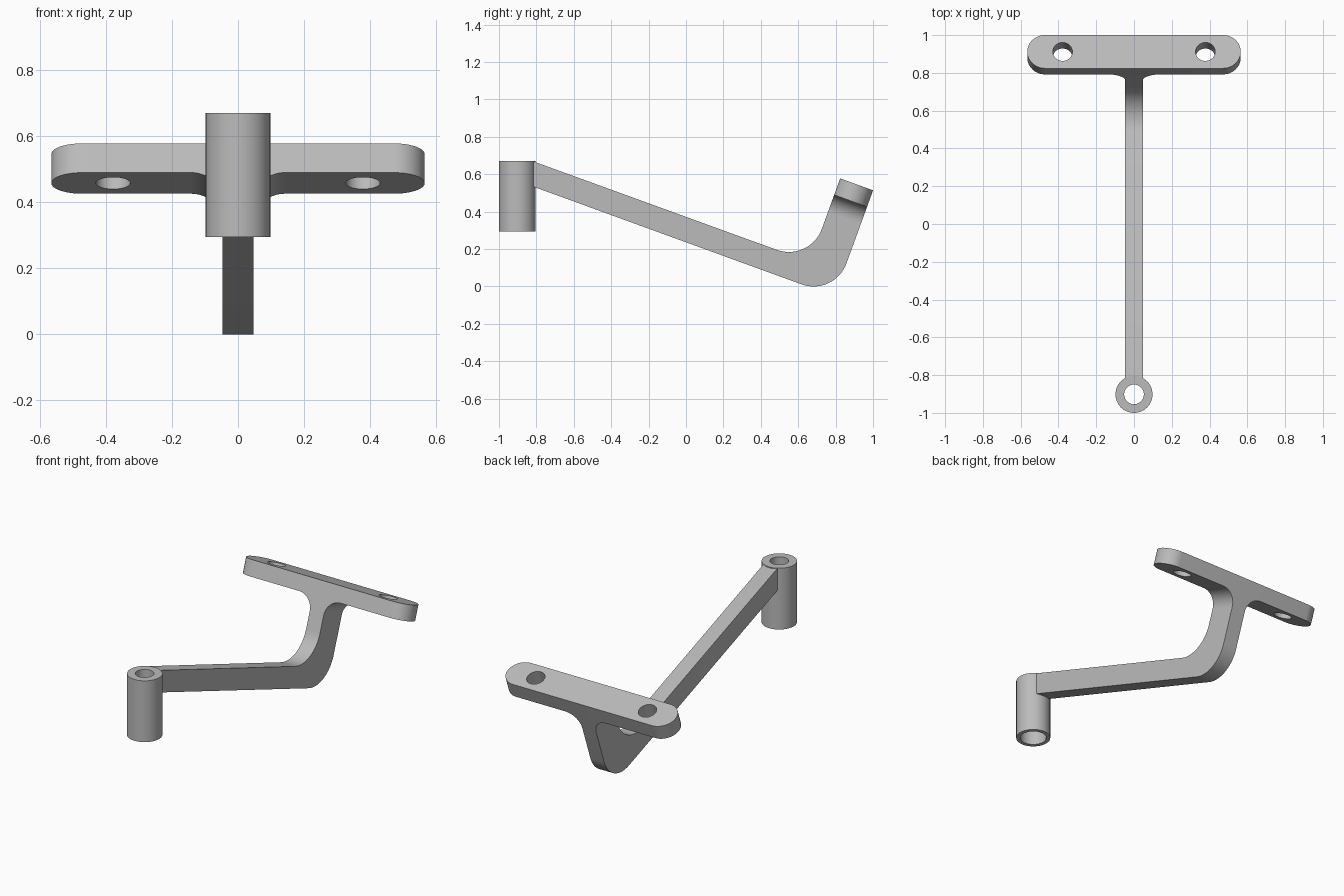
import bpy, bmesh
from math import sin, cos, pi, radians
from mathutils import Matrix, Vector

if "Cube" in bpy.data.objects:
    bpy.data.objects.remove(bpy.data.objects["Cube"])

grey = bpy.data.materials.new("plain grey")
grey.use_nodes = True
colour = (0.5, 0.5, 0.5, 1)
grey.diffuse_color = colour
grey.node_tree.nodes["Principled BSDF"].inputs["Base Color"].default_value = colour

# Tilted frame: the arm slopes along A, the stem rises along B
tilt = radians(20)
X = Vector((1, 0, 0))
A = Vector((0, cos(tilt), -sin(tilt)))
B = Vector((0, sin(tilt), cos(tilt)))

STEM_FRONT, STEM_BACK = 0.577, 0.764
ARM_LOW, ARM_HIGH = 0.222, 0.350
PLATE_LOW, PLATE_HIGH = 0.731, 0.825
HALF_WIDTH = 0.047
BEND = 0.187
FILLET = 0.094
MID = (STEM_FRONT + STEM_BACK) / 2
WIDTH = STEM_BACK - STEM_FRONT


def arc(cx, cy, r, start, end, n=16):
    angles = [radians(start + (end - start) * i / n) for i in range(n + 1)]
    return [(cx + r * cos(t), cy + r * sin(t)) for t in angles]


def smooth(obj):
    bpy.ops.object.select_all(action="DESELECT")
    obj.select_set(True)
    bpy.context.view_layer.objects.active = obj
    bpy.ops.object.shade_smooth_by_angle(angle=radians(30))


def prism(name, loops, depth, u, v, w, origin):
    """Extrude flat outlines (inner loops become holes) along w."""
    curve = bpy.data.curves.new(name, "CURVE")
    curve.dimensions = "2D"
    curve.fill_mode = "BOTH"
    curve.extrude = depth / 2
    for loop in loops:
        spline = curve.splines.new("POLY")
        spline.points.add(len(loop) - 1)
        for point, (x, y) in zip(spline.points, loop):
            point.co = (x, y, 0, 1)
        spline.use_cyclic_u = True
    obj = bpy.data.objects.new(name, curve)
    bpy.context.collection.objects.link(obj)
    bpy.ops.object.select_all(action="DESELECT")
    obj.select_set(True)
    bpy.context.view_layer.objects.active = obj
    bpy.ops.object.convert(target="MESH")
    obj = bpy.context.object
    frame = Matrix((u, v, w)).transposed().to_4x4()
    frame.translation = origin
    obj.data.transform(frame)
    bm = bmesh.new()
    bm.from_mesh(obj.data)
    bmesh.ops.remove_doubles(bm, verts=bm.verts, dist=0.0001)
    bmesh.ops.recalc_face_normals(bm, faces=bm.faces)
    bm.to_mesh(obj.data)
    bm.free()
    obj.data.materials.clear()
    obj.data.materials.append(grey)
    smooth(obj)
    return obj


# Bent arm: sloping bar, rounded elbow and lower stem
def in_frame(y, z):
    p = Vector((0, y, z))
    return (p.dot(A), p.dot(B))


NECK_LOW = PLATE_LOW - FILLET
bar_end = -0.825
low_z = (ARM_LOW - bar_end * sin(tilt)) / cos(tilt)
outline = [in_frame(bar_end, 0.669), in_frame(bar_end, low_z)]
outline += arc(STEM_BACK - BEND, ARM_LOW + BEND, BEND, -90, 0)
outline += [(STEM_BACK, NECK_LOW), (STEM_FRONT, NECK_LOW)]
outline += arc(STEM_FRONT - BEND, ARM_HIGH + BEND, BEND, 0, -90)
outline += [in_frame(-0.817, 0.669)]
prism("bent_arm", [outline], HALF_WIDTH * 2, A, B, X, Vector())

# Flared neck joining the stem to the plate
flare = arc(HALF_WIDTH + FILLET, NECK_LOW, FILLET, 180, 90)
neck = flare + [(-x, y) for x, y in reversed(flare)]
prism("flared_neck", [neck], WIDTH, X, B, -A, A * MID)

# Mounting plate with round ends and two holes
end_r = WIDTH / 2
end_x = 0.565 - end_r
plate = arc(end_x, 0, end_r, -90, 90, 24) + arc(-end_x, 0, end_r, 90, 270, 24)
holes = [arc(side * 0.378, 0, 0.052, 0, 352.5, 47) for side in (-1, 1)]
prism("mounting_plate", [plate] + holes, PLATE_HIGH - PLATE_LOW, X, A, B,
      A * MID + B * (PLATE_LOW + PLATE_HIGH) / 2)

# Upright socket tube: narrow bore above, wider bore below
section = [(0.098, 0.295), (0.098, 0.67), (0.052, 0.67),
           (0.052, 0.5), (0.075, 0.5), (0.075, 0.295)]
bm = bmesh.new()
verts = [bm.verts.new((r, 0, z)) for r, z in section]
edges = [bm.edges.new((verts[i - 1], verts[i])) for i in range(len(verts))]
bmesh.ops.spin(bm, geom=verts + edges, cent=(0, 0, 0), axis=(0, 0, 1),
               angle=2 * pi, steps=64, use_merge=True)
bmesh.ops.remove_doubles(bm, verts=bm.verts, dist=0.0001)
bmesh.ops.recalc_face_normals(bm, faces=bm.faces)
bmesh.ops.translate(bm, verts=bm.verts, vec=(0, -0.902, 0))
mesh = bpy.data.meshes.new("socket_tube")
bm.to_mesh(mesh)
bm.free()
mesh.materials.append(grey)
tube = bpy.data.objects.new("socket_tube", mesh)
bpy.context.collection.objects.link(tube)
smooth(tube)
